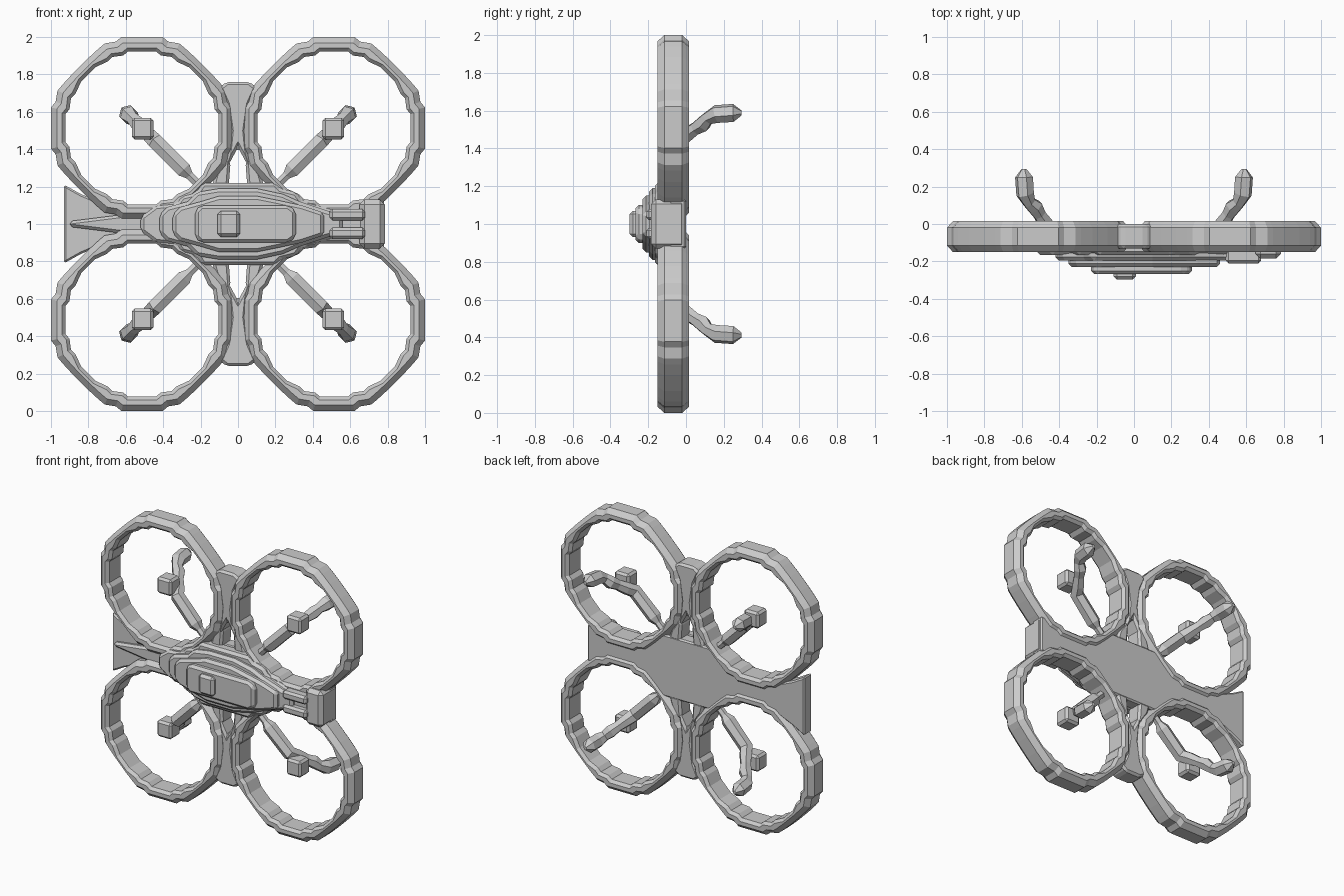
import bpy, bmesh
from mathutils import Vector

if "Cube" in bpy.data.objects:
    bpy.data.objects.remove(bpy.data.objects["Cube"], do_unlink=True)

FRONT, BACK = -0.15, 0.015


def finish(name, bm, bevel=0.0):
    bmesh.ops.recalc_face_normals(bm, faces=bm.faces)
    mesh = bpy.data.meshes.new(name)
    bm.to_mesh(mesh)
    bm.free()
    ob = bpy.data.objects.new(name, mesh)
    bpy.context.collection.objects.link(ob)
    if bevel:
        mod = ob.modifiers.new("chamfer", "BEVEL")
        mod.width = bevel
        mod.segments = 1
        mod.limit_method = "ANGLE"
    return ob


def prism(name, outline, y0, y1, bevel=0.015):
    """Extrude an x-z outline from y0 to y1."""
    bm = bmesh.new()
    face = bm.faces.new([bm.verts.new((x, y0, z)) for x, z in outline])
    ext = bmesh.ops.extrude_face_region(bm, geom=[face])
    moved = [v for v in ext["geom"] if isinstance(v, bmesh.types.BMVert)]
    bmesh.ops.translate(bm, verts=moved, vec=(0, y1 - y0, 0))
    return finish(name, bm, bevel)


def mirrored(half, z=1.0):
    """Close a half outline about the horizontal centre line."""
    return [(x, z + h) for x, h in half] + [(x, z - h) for x, h in reversed(half)]


def box(name, x, y, z, bevel=0.015):
    outline = [(x[0], z[0]), (x[1], z[0]), (x[1], z[1]), (x[0], z[1])]
    return prism(name, outline, y[0], y[1], bevel)


# Stepped circle, mirrored from one octant
def stepped_circle(octant):
    quarter = octant + [(b, a) for a, b in reversed(octant)]
    pts = []
    for _ in range(4):
        pts += quarter
        quarter = [(b, -a) for a, b in quarter]
    return pts


OUTER = stepped_circle([(.11, .487), (.14, .462), (.2, .452), (.23, .427), (.29, .372)])
INNER = stepped_circle([(.075, .41), (.1, .388), (.16, .38), (.185, .355), (.25, .325)])


def guard_ring(name, cx, cz):
    # outline, scale, depth for each loop around the ring's section
    section = [(OUTER, .935, FRONT), (OUTER, 1, FRONT + .035),
               (OUTER, 1, BACK - .035), (OUTER, .935, BACK),
               (INNER, 1.045, BACK), (INNER, 1, BACK - .02),
               (INNER, 1, FRONT + .02), (INNER, 1.045, FRONT)]
    bm = bmesh.new()
    loops = [[bm.verts.new((cx + a * s, y, cz + b * s)) for a, b in outline]
             for outline, s, y in section]
    n = len(OUTER)
    for k, loop in enumerate(loops):
        nxt = loops[(k + 1) % len(loops)]
        for i in range(n):
            j = (i + 1) % n
            bm.faces.new((loop[i], loop[j], nxt[j], nxt[i]))
    finish(name, bm)


# Arm that runs out from the hub and hooks backwards
ARM_PATH = [(.21, -.06, .6), (.26, -.06, .6), (.29, -.06, 1.1), (.44, -.05, 1.1),
            (.47, 0, 1.0), (.505, .05, .85), (.53, .09, 1.05), (.56, .115, .85),
            (.582, .16, 1.15), (.588, .25, 1.15), (.588, .295, .3)]


def arm(name, sx, sz):
    curve = bpy.data.curves.new(name, "CURVE")
    curve.dimensions = "3D"
    curve.bevel_depth = 0.043
    curve.bevel_resolution = 1
    curve.use_fill_caps = True
    spline = curve.splines.new("POLY")
    spline.use_smooth = False
    spline.points.add(len(ARM_PATH) - 1)
    for p, (d, y, r) in zip(spline.points, ARM_PATH):
        p.co = (sx * d, y, 1 + sz * d, 1)
        p.radius = r
    ob = bpy.data.objects.new(name, curve)
    bpy.context.collection.objects.link(ob)
    bpy.ops.object.select_all(action="DESELECT")
    ob.select_set(True)
    bpy.context.view_layer.objects.active = ob
    bpy.ops.object.convert(target="MESH")


for vert, sz in (("upper", 1), ("lower", -1)):
    for side, sx in (("left", 1), ("right", -1)):
        tag = f"{vert}_{side}"
        guard_ring("guard_ring_" + tag, sx * .513, 1 + sz * .513)
        arm("arm_" + tag, sx, sz)
        cx, cz = sx * .51, 1 + sz * .51
        box("motor_" + tag, (cx - .058, cx + .058), (-.11, 0), (cz - .058, cz + .058))
    # Web joining each pair of rings, notched towards the hub
    right = [(.07, .28), (.05, .4), (.04, .5), (.06, .64), (.1, .73), (.06, .76)]
    web = right + [(-x, h) for x, h in reversed(right)] + [(0, .41)]
    prism(f"ring_web_{vert}", [(x, 1 + sz * h) for x, h in web], -.13, 0)
    # Struts beside the notch
    for side, sx in (("left", 1), ("right", -1)):
        strut = [(.05, .2), (.14, .2), (.12, .27), (.06, .36), (.04, .33)]
        prism(f"hub_strut_{vert}_{side}",
              [(sx * x, 1 + sz * h) for x, h in strut], -.12, 0)

# Flat frame plate between the rings
prism("frame_plate", mirrored([
    (-.93, .21), (-.84, .16), (-.7, .1), (-.5, .07), (-.32, .11), (-.24, .17),
    (-.18, .22), (.18, .22), (.24, .17), (.32, .11), (.5, .07), (.66, .08),
    (.74, .13), (.78, .13)]), -.09, 0, .01)
prism("frame_spine", mirrored([(-.9, .015), (-.62, .05), (-.4, .06)]), -.12, -.05)

# Terraced body shell
SHELL = [
    (-.165, [(-.52, .04), (-.44, .1), (-.33, .11), (-.3, .15), (-.22, .17), (-.19, .22),
             (.2, .22), (.23, .19), (.31, .17), (.35, .12), (.5, .08), (.7, .08)]),
    (-.195, [(-.42, .05), (-.38, .09), (-.27, .12), (-.22, .17), (-.1, .19),
             (.1, .19), (.24, .16), (.33, .12), (.48, .07), (.56, .06)]),
    (-.23, [(-.35, .05), (-.31, .09), (-.2, .12), (-.1, .15), (.1, .15),
            (.2, .13), (.34, .1), (.46, .06)]),
    (-.268, [(-.23, .07), (-.2, .1), (.27, .1), (.31, .07)]),
]
for i, (y, half) in enumerate(SHELL):
    prism(f"body_shell_{i + 1}", mirrored(half), -.08, y, .018)

# Front lens, tail block and tail prongs
box("lens", (-.11, .01), (-.298, -.2), (.93, 1.07), .018)
box("tail_block", (.65, .785), (-.185, 0), (.87, 1.13), .025)
for name, z in (("upper", 1.05), ("lower", .95)):
    box(f"tail_prong_{name}", (.49, .68), (-.21, -.1), (z - .03, z + .03))
